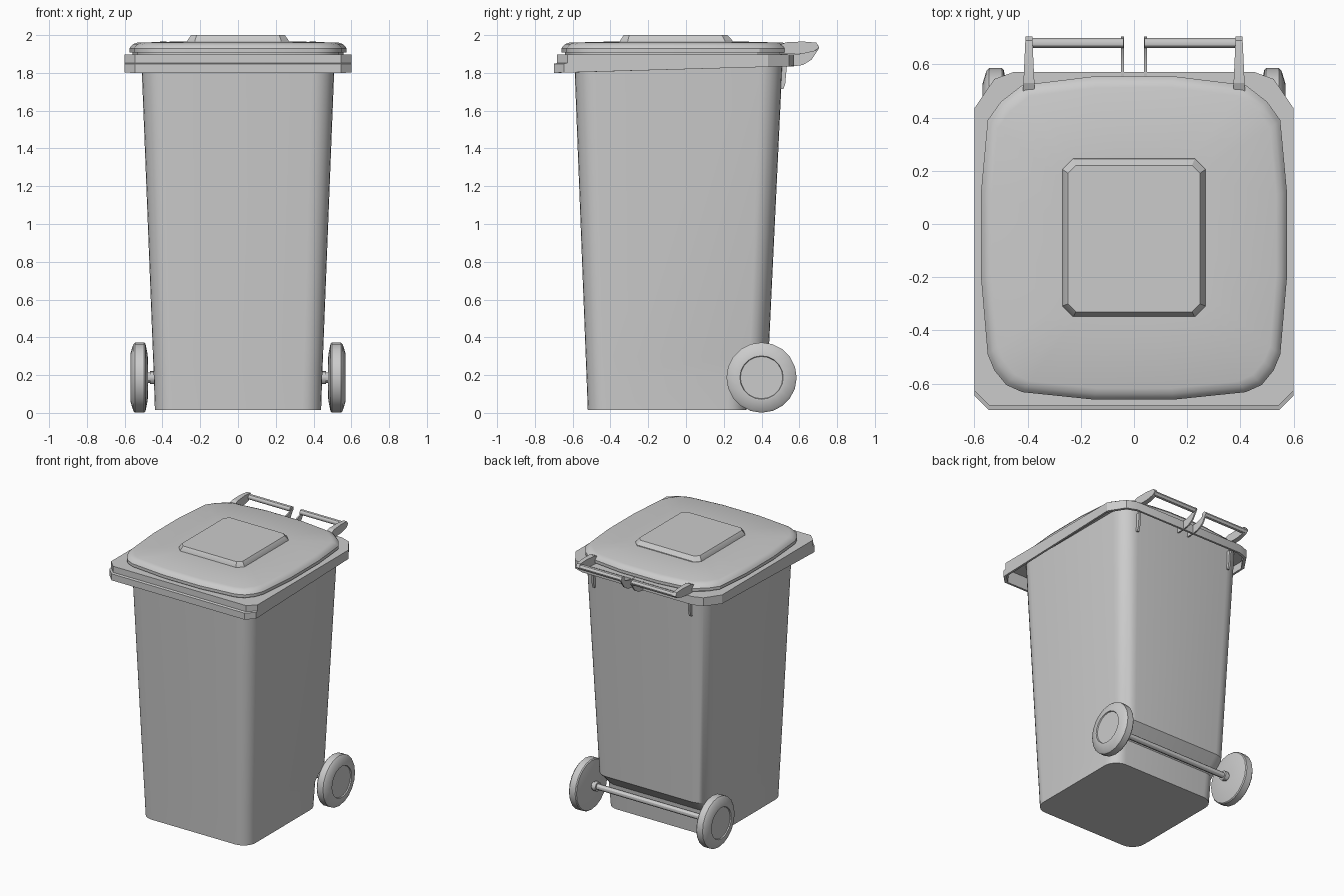
import bpy, bmesh, math
from mathutils import Vector

cube = bpy.data.objects.get("Cube")
if cube:
    bpy.data.objects.remove(cube, do_unlink=True)

grey = bpy.data.materials.new("light grey plastic")
grey.use_nodes = True
COLOUR = (0.6, 0.6, 0.6, 1)
grey.diffuse_color = COLOUR
grey.node_tree.nodes["Principled BSDF"].inputs["Base Color"].default_value = COLOUR


def loft(name, rings, caps=(True, True), angle=30):
    """Skin a list of equal-length point rings into one object."""
    bm = bmesh.new()
    loops = [[bm.verts.new(p) for p in ring] for ring in rings]
    n = len(loops[0])
    for a, b in zip(loops, loops[1:]):
        for i in range(n):
            j = (i + 1) % n
            bm.faces.new((a[i], a[j], b[j], b[i]))
    if caps[0]:
        bm.faces.new(loops[0][::-1])
    if caps[1]:
        bm.faces.new(loops[-1])
    bmesh.ops.recalc_face_normals(bm, faces=bm.faces)
    mesh = bpy.data.meshes.new(name)
    bm.to_mesh(mesh)
    bm.free()
    mesh.materials.append(grey)
    obj = bpy.data.objects.new(name, mesh)
    bpy.context.collection.objects.link(obj)
    bpy.ops.object.select_all(action='DESELECT')
    obj.select_set(True)
    bpy.context.view_layer.objects.active = obj
    bpy.ops.object.shade_smooth_by_angle(angle=math.radians(angle))
    return obj


def rounded(hx, front, back, r, z, seg=6):
    """Rounded rectangle ring at height z."""
    pts = []
    corners = ((hx - r, back - r), (r - hx, back - r), (r - hx, front + r), (hx - r, front + r))
    for k, (cx, cy) in enumerate(corners):
        for i in range(seg + 1):
            a = math.pi / 2 * (k + i / seg)
            pts.append((cx + r * math.cos(a), cy + r * math.sin(a), z))
    return pts


def mirrored(half):
    """Close a right-half outline (front to back) across x = 0."""
    return half + [(-x, y) for x, y in reversed(half)]


def turned(name, profile, y, z, sides):
    """Solid of revolution about an axis parallel to x; profile is (x, radius)."""
    rings = [[(x, y + r * math.cos(math.tau * i / sides), z + r * math.sin(math.tau * i / sides))
              for i in range(sides)] for x, r in profile]
    return loft(name, rings)


def plate(name, outline, x, half_width):
    """Side-profile plate; half_width is a function of y."""
    return loft(name, [[(x + s * half_width(y), y, z) for y, z in outline] for s in (-1, 1)], angle=20)


# Tapered body with a recess for the axle at the lower back
loft("body", [
    rounded(0.44, -0.52, 0.32, 0.10, 0.015),
    rounded(0.446, -0.527, 0.335, 0.10, 0.20),
    rounded(0.45, -0.531, 0.437, 0.10, 0.30),
    rounded(0.512, -0.592, 0.512, 0.12, 1.88),
])

# Rim with a hollow skirt, sloping lower edge and stepped front
rim = mirrored([(0.545, -0.70), (0.6, -0.645), (0.6, 0.435), (0.525, 0.545), (0.45, 0.572)])


def rim_ring(z, inset=0.0, step=0.0, slope=0.0):
    ring = []
    for x, y in rim:
        px = x - math.copysign(inset, x)
        py = y + inset if y < 0 else y - inset
        if y < -0.6:
            py += step
        ring.append((px, py, z + slope * (y + 0.7)))
    return ring


loft("rim", [
    rim_ring(1.885, 0.015, 0.015),
    rim_ring(1.80, 0.015, 0, 0.028),
    rim_ring(1.80, 0, 0, 0.028),
    rim_ring(1.848),
    rim_ring(1.852, 0, 0.018),
    rim_ring(1.897, 0, 0.018),
])

# Softly bowed lid
lid = mirrored([(0.15, -0.66), (0.42, -0.632), (0.48, -0.605), (0.525, -0.55), (0.55, -0.49),
                (0.575, -0.2), (0.575, 0.12), (0.55, 0.39), (0.50, 0.46), (0.42, 0.522), (0.15, 0.555)])
MID = -0.05
loft("lid", [[(x * s, MID + (y - MID) * s, z) for x, y in lid] for s, z in (
    (0.97, 1.885), (0.97, 1.908), (1.0, 1.908), (1.0, 1.93), (0.985, 1.942),
    (0.965, 1.953), (0.93, 1.96), (0.5, 1.967))])

# Raised panel with cut corners on the lid
loft("lid_panel", [rounded(hx, f, b, r, z, 1) for hx, f, b, r, z in (
    (0.27, -0.35, 0.247, 0.04, 1.955), (0.268, -0.348, 0.245, 0.04, 1.972),
    (0.248, -0.33, 0.22, 0.03, 2.0))])

# Handle arms, hinge brackets, bars and ribs at the back
ARM = [(0.49, 1.945), (0.53, 1.962), (0.62, 1.966), (0.69, 1.96), (0.705, 1.935),
       (0.68, 1.915), (0.62, 1.902), (0.49, 1.9)]
BRACKET = [(0.5, 1.895), (0.6, 1.90), (0.65, 1.915), (0.70, 1.945), (0.705, 1.93),
           (0.665, 1.87), (0.62, 1.842), (0.565, 1.834), (0.5, 1.834)]
RIB = [(0.49, 1.85), (0.535, 1.85), (0.525, 1.74), (0.515, 1.715), (0.5, 1.715)]
for side, s in (("left", 1), ("right", -1)):
    plate("handle_arm_" + side, ARM, s * 0.395, lambda y: 0.022 - 0.045 * (y - 0.5))
    plate("hinge_bracket_" + side, BRACKET, s * 0.043, lambda y: 0.005)
    plate("rib_" + side, RIB, s * 0.395, lambda y: 0.008)
    turned("handle_bar_" + side, [(s * 0.04, 0.019), (s * 0.4, 0.019)], 0.68, 1.935, 12)

    # Wheels with a recessed hub disc
    turned("wheel_" + side, [(s * x, r) for x, r in (
        (0.476, 0.05), (0.478, 0.12), (0.49, 0.18), (0.497, 0.186), (0.545, 0.186),
        (0.555, 0.175), (0.57, 0.125), (0.57, 0.115), (0.562, 0.112))], 0.4, 0.187, 20)
    turned("axle_collar_" + side, [(s * 0.44, 0.034), (s * 0.465, 0.034),
                                   (s * 0.467, 0.028), (s * 0.49, 0.028)], 0.4, 0.187, 12)

turned("axle", [(-0.48, 0.021), (0.48, 0.021)], 0.4, 0.187, 12)
